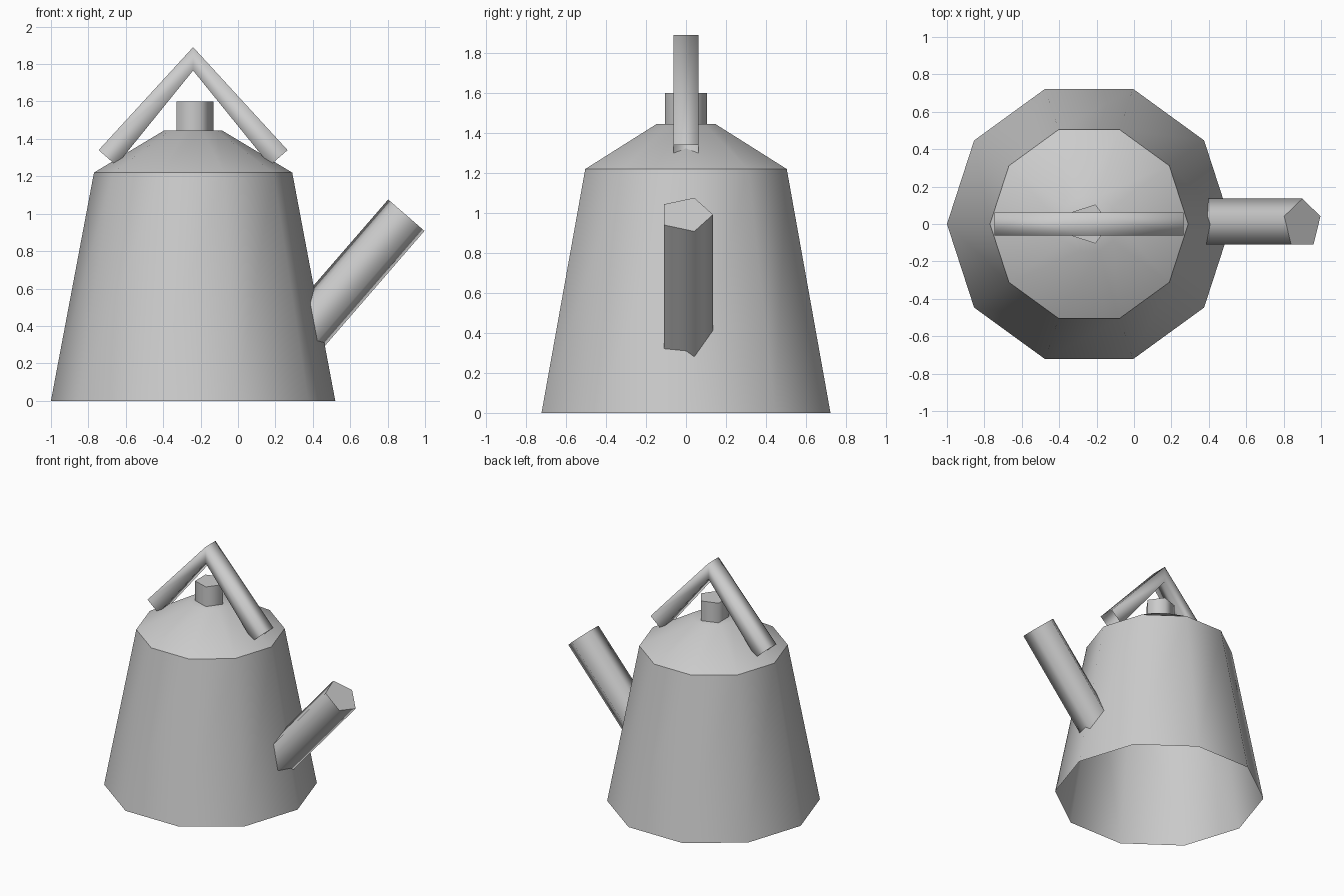
import bpy, bmesh, math
from mathutils import Vector

if "Cube" in bpy.data.objects:
    bpy.data.objects.remove(bpy.data.objects["Cube"])

CX = -0.24  # axis of the pot
grey = bpy.data.materials.new("plain_grey")
grey.diffuse_color = (0.6, 0.6, 0.6, 1)
grey.use_nodes = True
grey.node_tree.nodes["Principled BSDF"].inputs["Base Color"].default_value = grey.diffuse_color


def loft(name, rings, smooth, cap_start=False, cap_end=False):
    """Skin a list of closed point rings, optionally capping the ends."""
    bm = bmesh.new()
    loops = [[bm.verts.new(p) for p in ring] for ring in rings]
    n = len(loops[0])
    for a, b in zip(loops, loops[1:]):
        for i in range(n):
            j = (i + 1) % n
            bm.faces.new((a[i], a[j], b[j], b[i]))
    if cap_start:
        bm.faces.new(loops[0][::-1])
    if cap_end:
        bm.faces.new(loops[-1])
    me = bpy.data.meshes.new(name)
    bm.to_mesh(me)
    bm.free()
    me.materials.append(grey)
    ob = bpy.data.objects.new(name, me)
    bpy.context.collection.objects.link(ob)
    bpy.ops.object.select_all(action='DESELECT')
    ob.select_set(True)
    bpy.context.view_layer.objects.active = ob
    bpy.ops.object.shade_smooth_by_angle(angle=math.radians(smooth))
    return ob


def ring(centre, u, v, r, n, start=0):
    """Regular n-gon around centre in the plane of u and v."""
    c, u, v = Vector(centre), Vector(u), Vector(v)
    angles = [start + 2 * math.pi * i / n for i in range(n)]
    return [c + r * (math.cos(a) * u + math.sin(a) * v) for a in angles]


def level(r, z, n):
    return ring((CX, 0, z), (1, 0, 0), (0, 1, 0), r, n)


# pot body (open underneath), lid and knob
loft("body", [level(0.76, 0, 10), level(0.53, 1.22, 10)], 40)
loft("lid", [level(0.53, 1.22, 10), level(0.155, 1.445, 10)], 40, cap_end=True)
loft("knob", [level(0.11, 1.43, 5), level(0.11, 1.6, 5)], 80, cap_end=True)

# slanted five-sided spout
axis = Vector((0.655, 0, 0.756)).normalized()
tip = Vector((0.9, 0, 0.992))
side = Vector((0, 1, 0))
across = axis.cross(side)
loft("spout", [ring(tip - axis * d, side, across, 0.135, 5) for d in (0.87, 0)],
     80, cap_start=True, cap_end=True)

# bent square handle with open ends, mitred at the peak
w = 0.0625 * math.sqrt(2)
path = [((CX - 0.458, 0, 1.299), (-0.755, 0, 0.655)),
        ((CX, 0, 1.828), (0, 0, 1)),
        ((CX + 0.458, 0, 1.299), (0.755, 0, 0.655))]
loft("handle", [ring(c, (0, 1, 0), up, w, 4, math.pi / 4) for c, up in path], 100)
